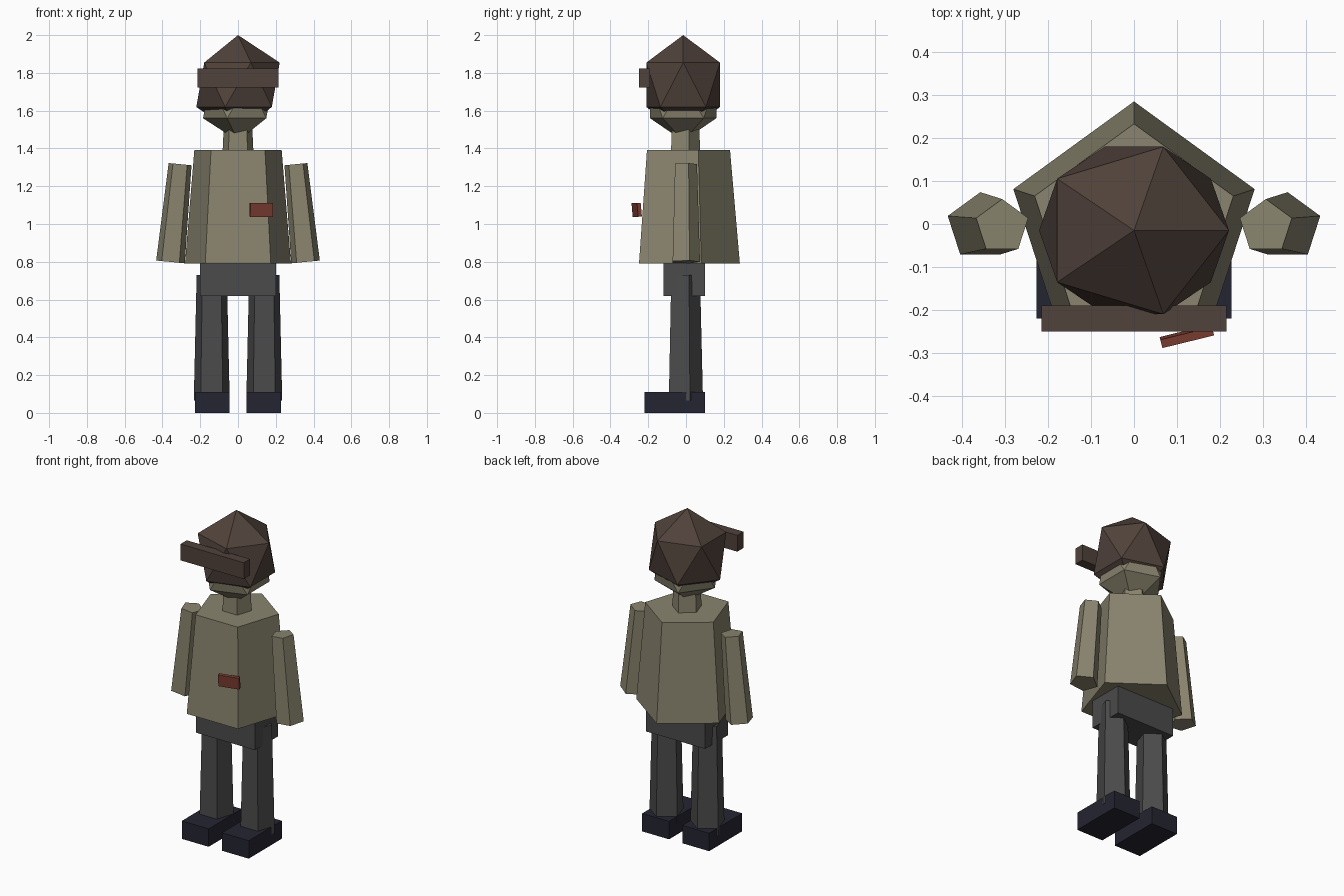
import bpy
import bmesh
from mathutils import Matrix, Vector, Euler

if "Cube" in bpy.data.objects:
    bpy.data.objects.remove(bpy.data.objects["Cube"])


def material(name, rgb):
    m = bpy.data.materials.new(name)
    m.diffuse_color = (*rgb, 1.0)
    m.use_nodes = True
    m.node_tree.nodes["Principled BSDF"].inputs["Base Color"].default_value = m.diffuse_color
    return m


OLIVE = material("olive tan", (0.254, 0.231, 0.156))
GREY = material("dark grey", (0.070, 0.070, 0.070))
NAVY = material("dark navy", (0.018, 0.018, 0.032))
BROWN = material("dark brown", (0.080, 0.054, 0.043))
RUST = material("rust red", (0.205, 0.048, 0.032))


def finish(bm, name, mat, loc, rot=(0, 0, 0)):
    bmesh.ops.recalc_face_normals(bm, faces=bm.faces)
    me = bpy.data.meshes.new(name)
    bm.to_mesh(me)
    bm.free()
    me.materials.append(mat)
    ob = bpy.data.objects.new(name, me)
    ob.location = loc
    ob.rotation_euler = rot
    bpy.context.collection.objects.link(ob)
    return ob


def prism(name, mat, loc, r_bottom, r_top, height, rot=(0, 0, 0)):
    # five-sided tapered column with one corner towards the back
    bm = bmesh.new()
    bmesh.ops.create_cone(bm, cap_ends=True, segments=5, radius1=r_bottom,
                          radius2=r_top, depth=height)
    return finish(bm, name, mat, loc, rot)


def box(name, mat, loc, size, rot=(0, 0, 0)):
    bm = bmesh.new()
    bmesh.ops.create_cube(bm, size=1.0)
    bmesh.ops.scale(bm, vec=size, verts=bm.verts)
    return finish(bm, name, mat, loc, rot)


def ball(name, mat, loc, radii):
    # twenty-sided faceted ball
    bm = bmesh.new()
    bmesh.ops.create_icosphere(bm, subdivisions=1, radius=1.0)
    bmesh.ops.scale(bm, vec=radii, verts=bm.verts)
    return finish(bm, name, mat, loc)


Y = -0.01

# Jacket body, neck and head
prism("jacket", OLIVE, (0, Y, 1.092), 0.295, 0.243, 0.60)
prism("neck", OLIVE, (0, Y, 1.43), 0.087, 0.080, 0.14)
ball("head", OLIVE, (0, -0.015, 1.657), (0.207, 0.206, 0.217))

# Cap and its brim
ball("cap", BROWN, (0, -0.015, 1.737), (0.247, 0.229, 0.263))
box("cap_brim", BROWN, (0, -0.22, 1.773), (0.43, 0.06, 0.10))

# Hips
box("hips", GREY, (0, Y, 0.715), (0.40, 0.22, 0.19))

# Arms, legs and shoes on both sides
for side, s in (("right", 1), ("left", -1)):
    prism("arm_" + side, OLIVE, (s * 0.332, -0.006, 1.058),
          0.080, 0.064, 0.52, (0, -s * 0.098, 0))
    prism("leg_" + side, GREY, (s * 0.139, Y, 0.397), 0.100, 0.084, 0.665)
    box("shoe_" + side, NAVY, (s * 0.136, -0.06, 0.055), (0.182, 0.32, 0.11))

# Chest patch
box("patch", RUST, (0.123, -0.261, 1.075), (0.124, 0.02, 0.072), (0.09, 0, 0.24))
